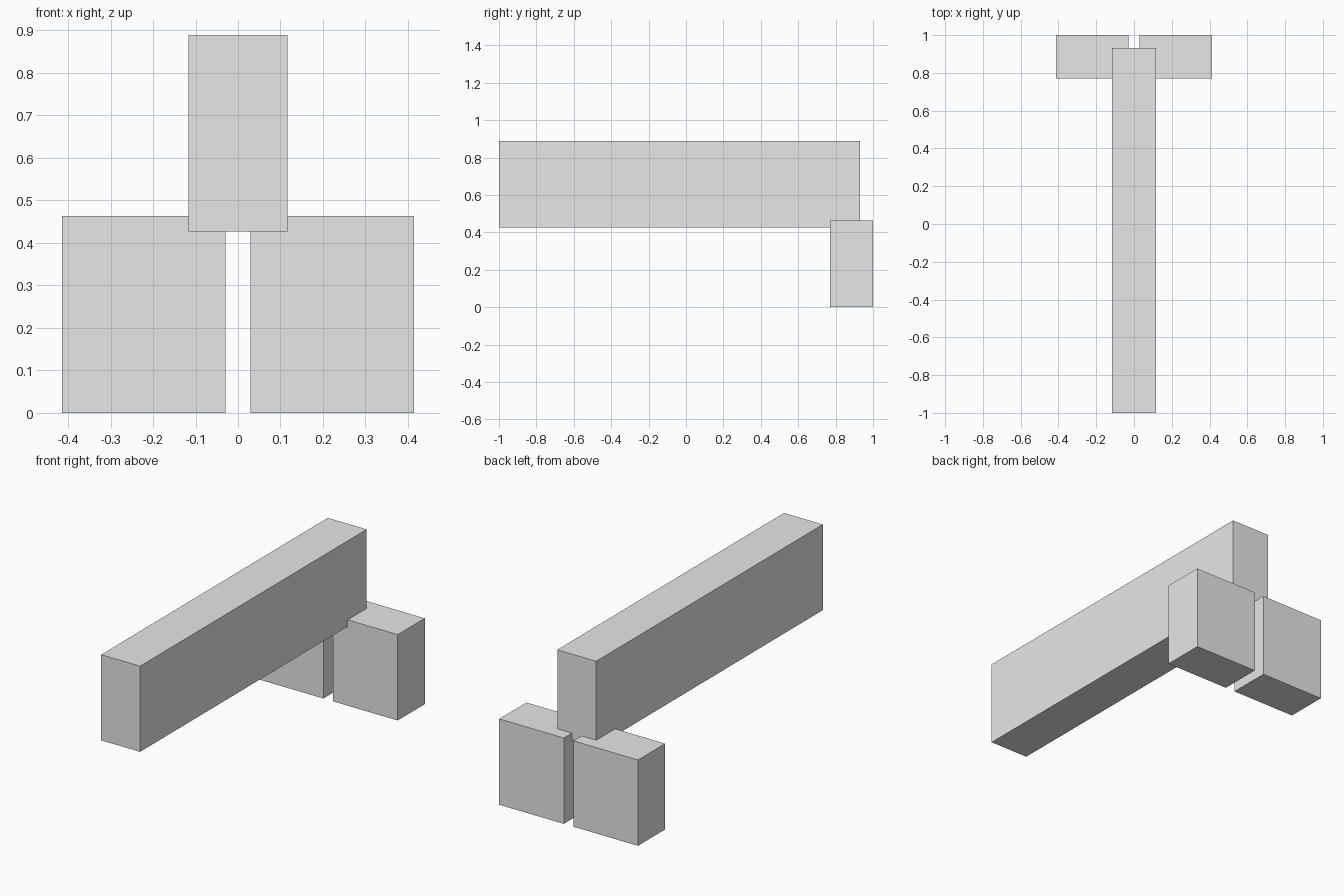
import bpy

# Remove the default cube
cube = bpy.data.objects.get("Cube")
if cube:
    bpy.data.objects.remove(cube, do_unlink=True)

# Single plain grey
grey = bpy.data.materials.new("light_grey")
grey.use_nodes = True
colour = (0.8, 0.8, 0.8, 1)
grey.diffuse_color = colour
grey.node_tree.nodes["Principled BSDF"].inputs["Base Color"].default_value = colour


def box(name, low, high):
    """Axis-aligned box between two opposite corners."""
    centre = [(a + b) / 2 for a, b in zip(low, high)]
    bpy.ops.mesh.primitive_cube_add(size=1, location=centre)
    obj = bpy.context.object
    obj.name = name
    obj.scale = [b - a for a, b in zip(low, high)]
    bpy.ops.object.transform_apply(location=False, rotation=False, scale=True)
    obj.data.materials.append(grey)
    return obj


# Long upright beam
box("beam", (-0.116, -1, 0.427), (0.116, 0.931, 0.889))

# Pair of blocks under the back end, overlapping the beam's lower edges
for side, inner, outer in (("left", 0.029, 0.414), ("right", -0.029, -0.414)):
    box(side + "_block",
        (min(inner, outer), 0.769, 0), (max(inner, outer), 1, 0.463))
